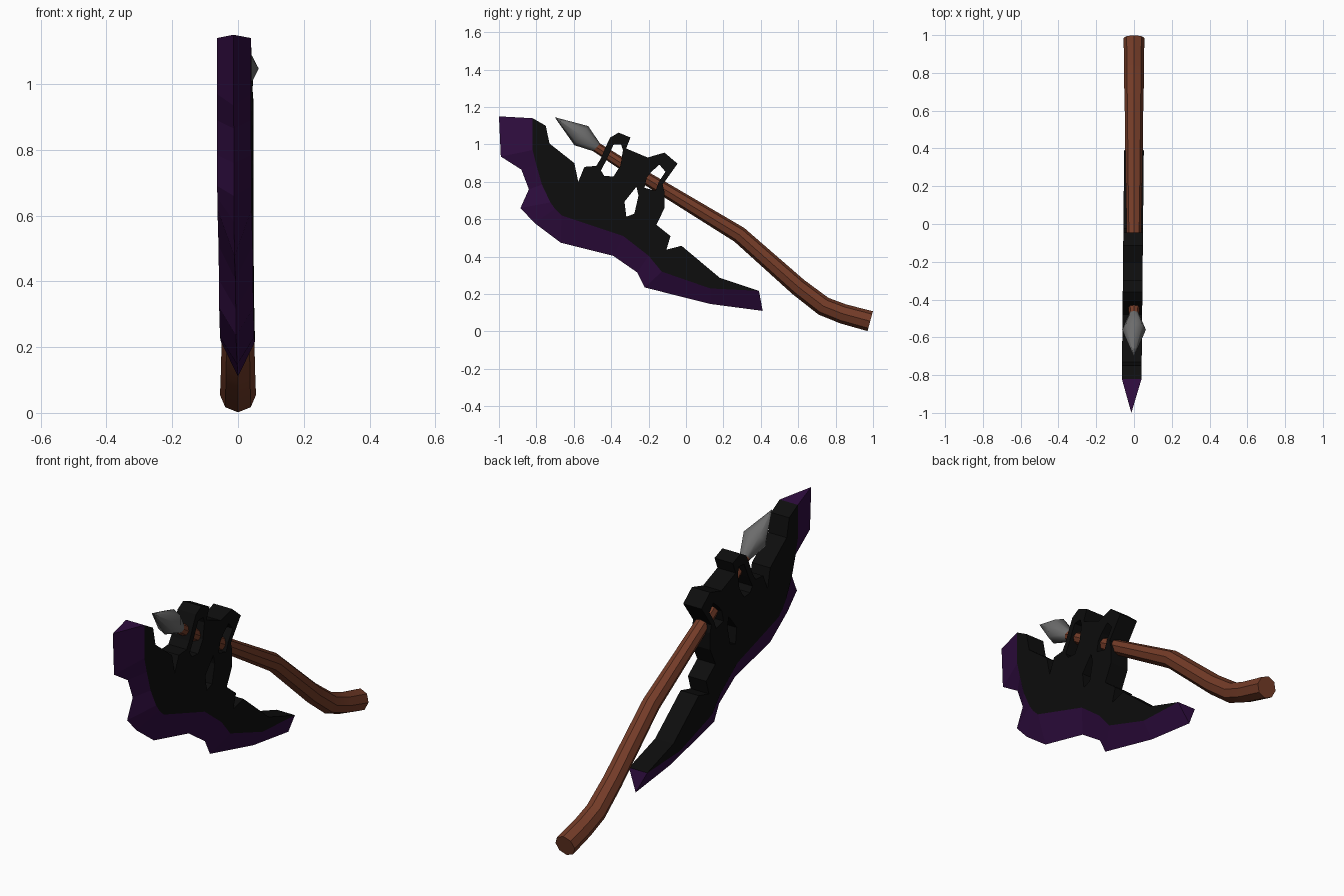
import bpy, bmesh, math
from mathutils import Vector

if "Cube" in bpy.data.objects:
    bpy.data.objects.remove(bpy.data.objects["Cube"])

HALF = 0.052  # half thickness of the axe head


def material(name, rgb):
    m = bpy.data.materials.new(name)
    m.diffuse_color = (*rgb, 1)
    m.use_nodes = True
    m.node_tree.nodes["Principled BSDF"].inputs["Base Color"].default_value = m.diffuse_color
    return m


BLACK = material("black iron", (0.004, 0.004, 0.004))
PURPLE = material("dark purple", (0.030, 0.004, 0.053))
BROWN = material("brown wood", (0.175, 0.045, 0.021))
GREY = material("grey steel", (0.15, 0.15, 0.15))


def finish(name, bm, mat, smooth=None):
    bmesh.ops.recalc_face_normals(bm, faces=bm.faces)
    me = bpy.data.meshes.new(name)
    bm.to_mesh(me)
    bm.free()
    ob = bpy.data.objects.new(name, me)
    bpy.context.collection.objects.link(ob)
    me.materials.append(mat)
    if smooth:
        bpy.ops.object.select_all(action='DESELECT')
        ob.select_set(True)
        bpy.context.view_layer.objects.active = ob
        bpy.ops.object.shade_smooth_by_angle(angle=math.radians(smooth))
    return ob


def head_x(y):
    # the head leans very slightly across the handle
    return -0.004 + 0.010 * y


def tube(name, path, mat, sides=8, smooth=40):
    """Sweep a round section along (y, z, radius) points."""
    bm = bmesh.new()
    pts = [Vector((0, y, z)) for y, z, r in path]
    rings = []
    for i, p in enumerate(pts):
        t = (pts[min(i + 1, len(pts) - 1)] - pts[max(i - 1, 0)]).normalized()
        n = Vector((0, -t.z, t.y))
        r = path[i][2]
        rings.append([bm.verts.new(p + r * (Vector((1, 0, 0)) * math.cos(a) + n * math.sin(a)))
                      for a in (2 * math.pi * k / sides for k in range(sides))])
    for a, b in zip(rings, rings[1:]):
        for k in range(sides):
            j = (k + 1) % sides
            bm.faces.new((a[k], a[j], b[j], b[k]))
    bm.faces.new(rings[0])
    bm.faces.new(rings[-1])
    return finish(name, bm, mat, smooth)


# cutting edge, and the line where it meets the black head
outer = [(-1, 1.15), (-.99, .935), (-.88, .865), (-.84, .76), (-.885, .66), (-.81, .58),
         (-.67, .475), (-.39, .405), (-.26, .315), (-.22, .235), (.13, .147), (.41, .11)]
inner = [(-.82, 1.14), (-.82, .97), (-.80, .89), (-.77, .785), (-.725, .69), (-.70, .655),
         (-.665, .62), (-.335, .51), (-.20, .405), (-.13, .32), (.13, .23), (.39, .217)]

# jagged back of the head with two sockets for the handle
back = [(.18, .287), (-.024, .458), (-.105, .437), (-.083, .51), (-.158, .57), (-.115, .66),
        (-.115, .745), (-.125, .785), (-.045, .897), (-.115, .956), (-.205, .93), (-.32, .978),
        (-.297, 1.037), (-.36, 1.063), (-.405, 1.037), (-.43, .985), (-.458, .92), (-.48, .885),
        (-.543, .88), (-.576, .80), (-.597, .90), (-.73, 1.005), (-.75, 1.10)]
holes = [
    [(-.455, .86), (-.437, .832), (-.388, .828), (-.35, .887), (-.337, .97), (-.347, 1.0),
     (-.388, .998), (-.426, .915)],
    [(-.142, .892), (-.11, .854), (-.145, .80), (-.163, .752), (-.222, .768), (-.21, .822),
     (-.185, .854)],
    [(-.265, .774), (-.254, .726), (-.276, .63), (-.319, .613), (-.329, .694)],
]

# black axe head: filled outline with holes, extruded
bm = bmesh.new()
edges = []
for loop in [inner + back] + holes:
    vs = [bm.verts.new((head_x(y) - HALF, y, z)) for y, z in loop]
    edges += [bm.edges.new((vs[i - 1], vs[i])) for i in range(len(vs))]
bmesh.ops.triangle_fill(bm, use_beauty=True, use_dissolve=False, edges=edges,
                        normal=(1, 0, 0))
ext = bmesh.ops.extrude_face_region(bm, geom=bm.faces[:], use_keep_orig=True)
bmesh.ops.translate(bm, vec=(2 * HALF, 0, 0),
                    verts=[g for g in ext["geom"] if isinstance(g, bmesh.types.BMVert)])
finish("axe_head", bm, BLACK)

# purple blade: wedge running from the head to a sharp edge
bm = bmesh.new()
tip = [bm.verts.new((head_x(y), y, z)) for y, z in outer]
sides = [[bm.verts.new((head_x(y) + s * HALF, y, z)) for y, z in inner] for s in (-1, 1)]
for side in sides:
    for i in range(len(tip) - 1):
        bm.faces.new((tip[i], tip[i + 1], side[i + 1], side[i]))
for i in (0, -1):
    bm.faces.new((tip[i], sides[0][i], sides[1][i]))
finish("blade_edge", bm, PURPLE)

# bent wooden handle
tube("handle", [(-.49, .992, .027), (-.35, .902, .031), (-.12, .763, .037), (.285, .517, .045),
                (.60, .238, .049), (.735, .135, .052), (.84, .094, .053), (.985, .055, .055)],
     BROWN)

# steel spike on the handle's end
tube("spike", [(-.472, .981, .025), (-.56, 1.047, .063), (-.70, 1.144, .001)], GREY, 8, 50)
